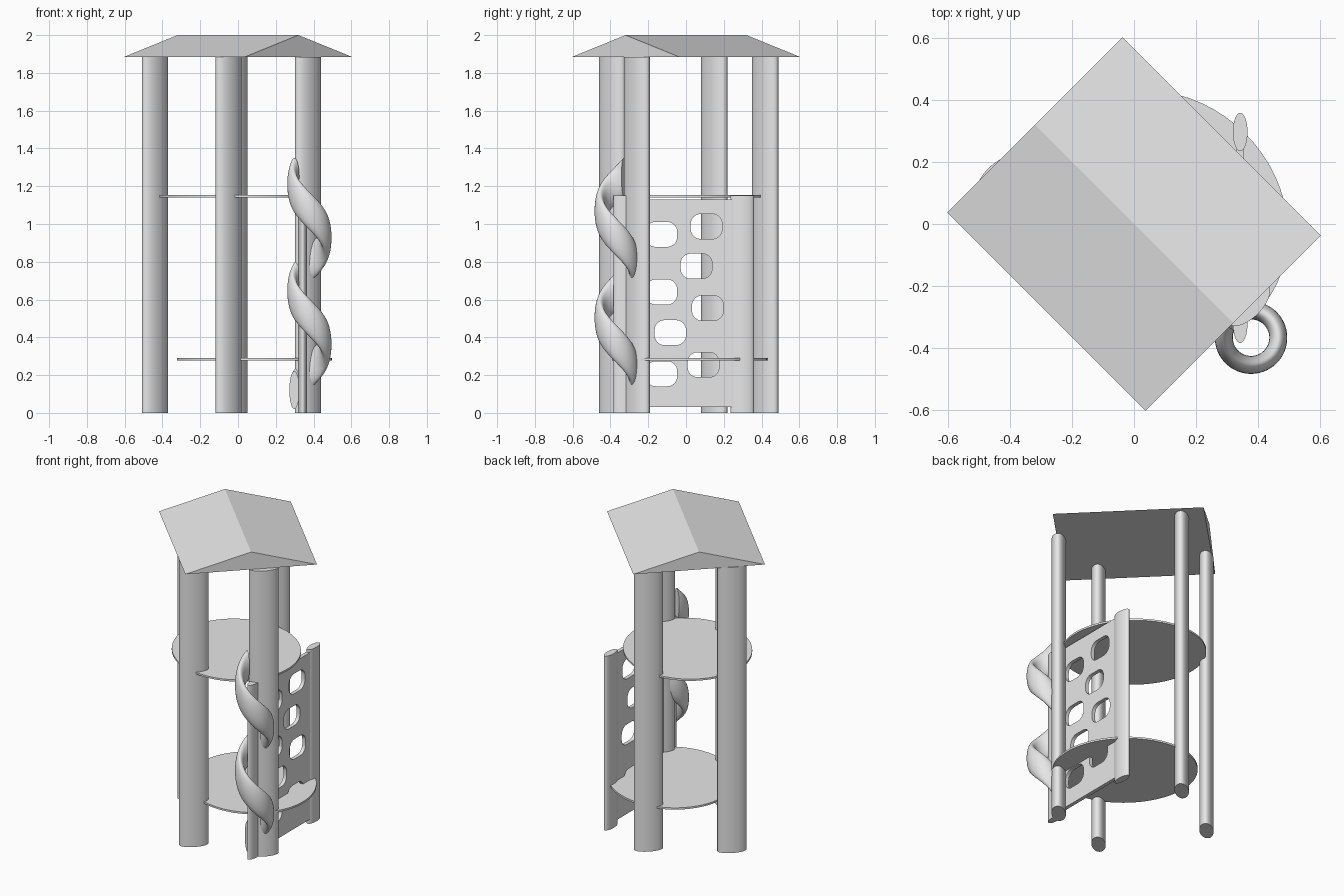
import bpy, bmesh
from math import sin, cos, pi, radians
from mathutils import Vector

if "Cube" in bpy.data.objects:
    bpy.data.objects.remove(bpy.data.objects["Cube"], do_unlink=True)

grey = bpy.data.materials.new("light_grey")
grey.use_nodes = True
grey.diffuse_color = (0.8, 0.8, 0.8, 1)
for node in grey.node_tree.nodes:
    if node.type == 'BSDF_PRINCIPLED':
        node.inputs["Base Color"].default_value = grey.diffuse_color


def finish(obj, smooth=True):
    obj.data.materials.clear()
    obj.data.materials.append(grey)
    bpy.ops.object.select_all(action='DESELECT')
    obj.select_set(True)
    bpy.context.view_layer.objects.active = obj
    if smooth:
        bpy.ops.object.shade_smooth_by_angle(angle=radians(40))


def mesh_object(name, bm, smooth=True):
    bmesh.ops.recalc_face_normals(bm, faces=bm.faces)
    mesh = bpy.data.meshes.new(name)
    bm.to_mesh(mesh)
    bm.free()
    obj = bpy.data.objects.new(name, mesh)
    bpy.context.collection.objects.link(obj)
    finish(obj, smooth)
    return obj


def oval_column(name, x, y, z0, z1, a, b, turn=0.0):
    """Upright cylinder with an oval section of half-widths a and b."""
    bm = bmesh.new()
    bmesh.ops.create_cone(bm, cap_ends=True, segments=64, radius1=1, radius2=1, depth=z1 - z0)
    bmesh.ops.scale(bm, vec=(a, b, 1), verts=bm.verts)
    obj = mesh_object(name, bm)
    obj.location = (x, y, (z0 + z1) / 2)
    obj.rotation_euler.z = turn


# Four oval posts
EAVES = 1.885
posts = {"front": (-0.05, -0.39), "right": (-0.44, 0.15), "back": (-0.02, 0.42), "left": (0.37, -0.26)}
for side, (x, y) in posts.items():
    oval_column(side + "_post", x, y, 0, EAVES, 0.0885, 0.0425, pi / 4)

# Two thin platforms
oval_column("upper_platform", -0.005, -0.01, 1.141, 1.153, 0.385, 0.435, pi / 4)
oval_column("lower_platform", 0.087, 0.02, 0.278, 0.29, 0.385, 0.435, pi / 4)

# Gabled roof, a triangular prism turned on the diagonal
bm = bmesh.new()
half_width, half_length = 0.4, 0.4525
gable = [bm.verts.new((x, -half_length, z)) for x, z in
         ((-half_width, EAVES), (half_width, EAVES), (0, 2.0))]
end = bm.faces.new(gable)
ext = bmesh.ops.extrude_face_region(bm, geom=[end], use_keep_orig=True)
bmesh.ops.translate(bm, vec=(0, 2 * half_length, 0),
                    verts=[g for g in ext["geom"] if isinstance(g, bmesh.types.BMVert)])
roof = mesh_object("roof", bm, smooth=False)
roof.rotation_euler.z = pi / 4

# Climbing panel with rounded hand holes, held between two oval rails
RAIL_X = 0.343
for name, y in (("front_rail", -0.322), ("back_rail", 0.297)):
    oval_column(name, RAIL_X, y, 0, 1.15, 0.0235, 0.062)


def rounded_rect(cx, cy, hw, hh, r, steps=8):
    pts = []
    for q, (sx, sy) in enumerate(((1, 1), (-1, 1), (-1, -1), (1, -1))):
        for i in range(steps + 1):
            t = (q + i / steps) * pi / 2
            pts.append((cx + sx * (hw - r) + r * cos(t), cy + sy * (hh - r) + r * sin(t)))
    return pts


curve = bpy.data.curves.new("climbing_panel", 'CURVE')
curve.dimensions = '2D'
curve.fill_mode = 'BOTH'
curve.extrude = 0.012
holes = [(-0.13, 0.945), (-0.13, 0.64), (-0.083, 0.425), (-0.13, 0.207),
         (0.108, 0.987), (0.055, 0.777), (0.115, 0.555), (0.092, 0.255)]
outlines = [[(-0.32, 0.03), (0.29, 0.03), (0.29, 1.13), (-0.32, 1.13)]]
outlines += [rounded_rect(y, z, 0.083, 0.066, 0.052) for y, z in holes]
for pts in outlines:
    spline = curve.splines.new('POLY')
    spline.points.add(len(pts) - 1)
    for p, co in zip(spline.points, pts):
        p.co = (*co, 0, 1)
    spline.use_cyclic_u = True
panel = bpy.data.objects.new("climbing_panel", curve)
bpy.context.collection.objects.link(panel)
panel.location.x = RAIL_X
panel.rotation_euler = (pi / 2, 0, pi / 2)
bpy.ops.object.select_all(action='DESELECT')
panel.select_set(True)
bpy.context.view_layer.objects.active = panel
bpy.ops.object.convert(target='MESH')
finish(bpy.context.view_layer.objects.active)

# Spiral climber: a tall oval section swept down two turns
bm = bmesh.new()
centre = Vector((0.378, -0.367, 0))
TURNS, STEPS, SIDES = 2, 128, 32
rings = []
for i in range(STEPS + 1):
    f = i / STEPS
    t = radians(155) + f * TURNS * 2 * pi
    z = 1.25 - 1.13 * f
    ring = []
    for k in range(SIDES):
        s = 2 * pi * k / SIDES
        r = 0.088 + 0.029 * cos(s)
        ring.append(bm.verts.new(centre + Vector((r * cos(t), r * sin(t), z + 0.1 * sin(s)))))
    rings.append(ring)
for low, high in zip(rings, rings[1:]):
    for k in range(SIDES):
        n = (k + 1) % SIDES
        bm.faces.new((low[k], low[n], high[n], high[k]))
bm.faces.new(rings[0])
bm.faces.new(rings[-1])
mesh_object("spiral_climber", bm)
